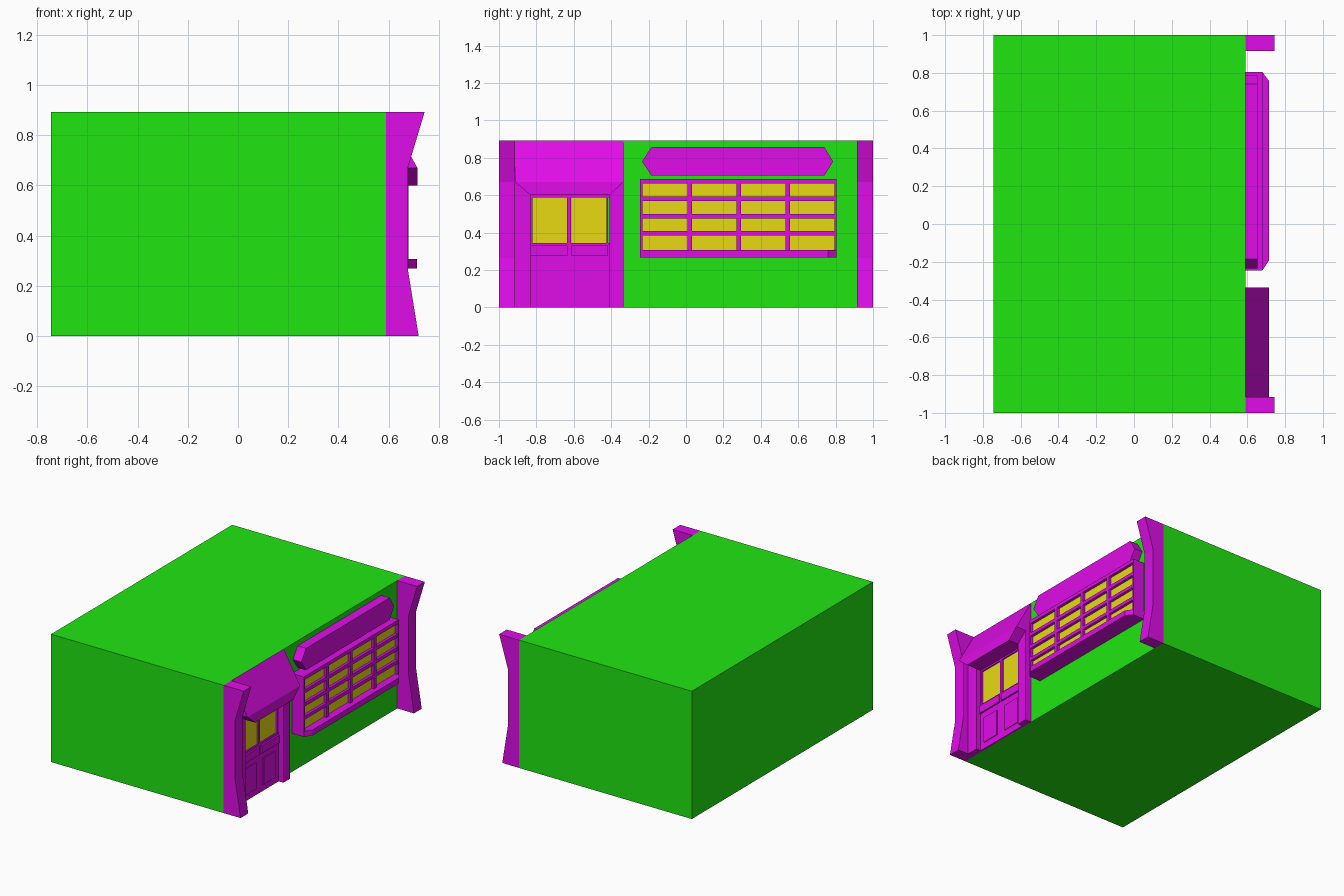
import bpy, bmesh
from mathutils import Vector

if "Cube" in bpy.data.objects:
    bpy.data.objects.remove(bpy.data.objects["Cube"])


def material(name, rgb):
    m = bpy.data.materials.new(name)
    m.diffuse_color = (*rgb, 1)
    m.use_nodes = True
    m.node_tree.nodes["Principled BSDF"].inputs["Base Color"].default_value = m.diffuse_color
    return m


GREEN = material("wall_green", (0.0144, 0.79, 0.0056))
MAGENTA = material("trim_magenta", (0.74, 0.004, 0.80))
YELLOW = material("glass_yellow", (0.80, 0.70, 0.006))


def finish(bm, name, mat):
    bmesh.ops.recalc_face_normals(bm, faces=bm.faces)
    me = bpy.data.meshes.new(name)
    bm.to_mesh(me)
    bm.free()
    me.materials.append(mat)
    ob = bpy.data.objects.new(name, me)
    bpy.context.collection.objects.link(ob)
    return ob


def prism(name, points, direction, mat):
    """Extrude a flat outline of 3D points along a direction."""
    bm = bmesh.new()
    face = bm.faces.new([bm.verts.new(p) for p in points])
    ext = bmesh.ops.extrude_face_region(bm, geom=[face])
    moved = [g for g in ext["geom"] if isinstance(g, bmesh.types.BMVert)]
    bmesh.ops.translate(bm, verts=moved, vec=Vector(direction))
    # keep the starting cap so the solid stays closed
    if not face.is_valid:
        bmesh.ops.holes_fill(bm, edges=bm.edges, sides=0)
    return finish(bm, name, mat)


def box(name, x, y, z, mat=MAGENTA):
    pts = [(x[0], y[0], z[0]), (x[0], y[1], z[0]), (x[0], y[1], z[1]), (x[0], y[0], z[1])]
    return prism(name, pts, (x[1] - x[0], 0, 0), mat)


WALL = 0.59   # plane of the shop wall
H = 0.893

# Main building block
box("building_body", (-0.745, WALL), (-1, 1), (0, H), GREEN)

# End pillars, flared at top and bottom
pillar = [(WALL, 0), (0.72, 0), (0.677, 0.265), (0.677, 0.67), (0.744, H), (WALL, H)]
for name, y in (("pillar_left", -1.0), ("pillar_right", 0.915)):
    prism(name, [(x, y, z) for x, z in pillar], (0, 0.085, 0), MAGENTA)

# Door surround: sloping canopy, hanging lintel with mitred ends, jambs
canopy = [(WALL, 0.67), (0.715, 0.67), (WALL, H)]
prism("door_canopy", [(x, -0.915, z) for x, z in canopy], (0, 0.58, 0), MAGENTA)
lintel = [(-0.915, 0.67), (-0.335, 0.67), (-0.41, 0.60), (-0.83, 0.60)]
prism("door_lintel", [(WALL, y, z) for y, z in lintel], (0.125, 0, 0), MAGENTA)
for name, y in (("door_jamb_left", (-0.915, -0.83)), ("door_jamb_right", (-0.41, -0.335))):
    box(name, (WALL, 0.638), y, (0, 0.67))

# Door: lower leaf, rails and stiles around the glass
D = 0.602
box("door_lower", (WALL, D), (-0.83, -0.41), (0, 0.345))
box("door_top_rail", (WALL, D), (-0.83, -0.41), (0.588, 0.60))
box("door_mullion", (WALL, D), (-0.635, -0.615), (0.345, 0.588))
for side, s in (("left", -1), ("right", 1)):
    def span(a, b):
        return sorted((-0.623 + s * a, -0.623 + s * b))
    box("door_stile_" + side, (WALL, D), span(0.197, 0.207), (0.345, 0.588))
    box("door_glass_" + side, (WALL, D - 0.009), span(0.012, 0.197), (0.345, 0.588), YELLOW)
    box("door_mid_panel_" + side, (D, D + 0.012), span(0.01, 0.205), (0.275, 0.33))
    box("door_low_panel_" + side, (D, D + 0.006), span(0.04, 0.17), (0.045, 0.23))

# Display window: glass, outer frame and glazing bars
F = 0.68
box("window_glass", (WALL, F - 0.02), (-0.235, 0.795), (0.30, 0.68), YELLOW)
for i, y in enumerate(((-0.245, -0.233), (0.793, 0.804))):
    box("window_side_%d" % i, (WALL, F), y, (0.305, 0.687))
box("window_head", (WALL, F), (-0.245, 0.804), (0.662, 0.687))
for i in range(3):
    yc, zc = 0.020 + 0.262 * i, 0.396 + 0.092 * i
    box("window_mullion_%d" % i, (F - 0.02, F), (yc - 0.012, yc + 0.012), (0.305, 0.67))
    box("window_bar_%d" % i, (F - 0.02, F - 0.0005), (-0.235, 0.795), (zc - 0.012, zc + 0.012))

# Window sill with clipped corners
sill = [(WALL, -0.245), (F, -0.245), (0.714, -0.195), (0.714, 0.758), (F, 0.804), (WALL, 0.804)]
prism("window_sill", [(x, y, 0.268) for x, y in sill], (0, 0, 0.039), MAGENTA)

# Blank sign board with pointed ends
sign = [(-0.235, 0.78), (-0.185, 0.705), (0.74, 0.705), (0.787, 0.78), (0.74, 0.857), (-0.185, 0.857)]
prism("sign_board", [(WALL, y, z) for y, z in sign], (0.065, 0, 0), MAGENTA)
